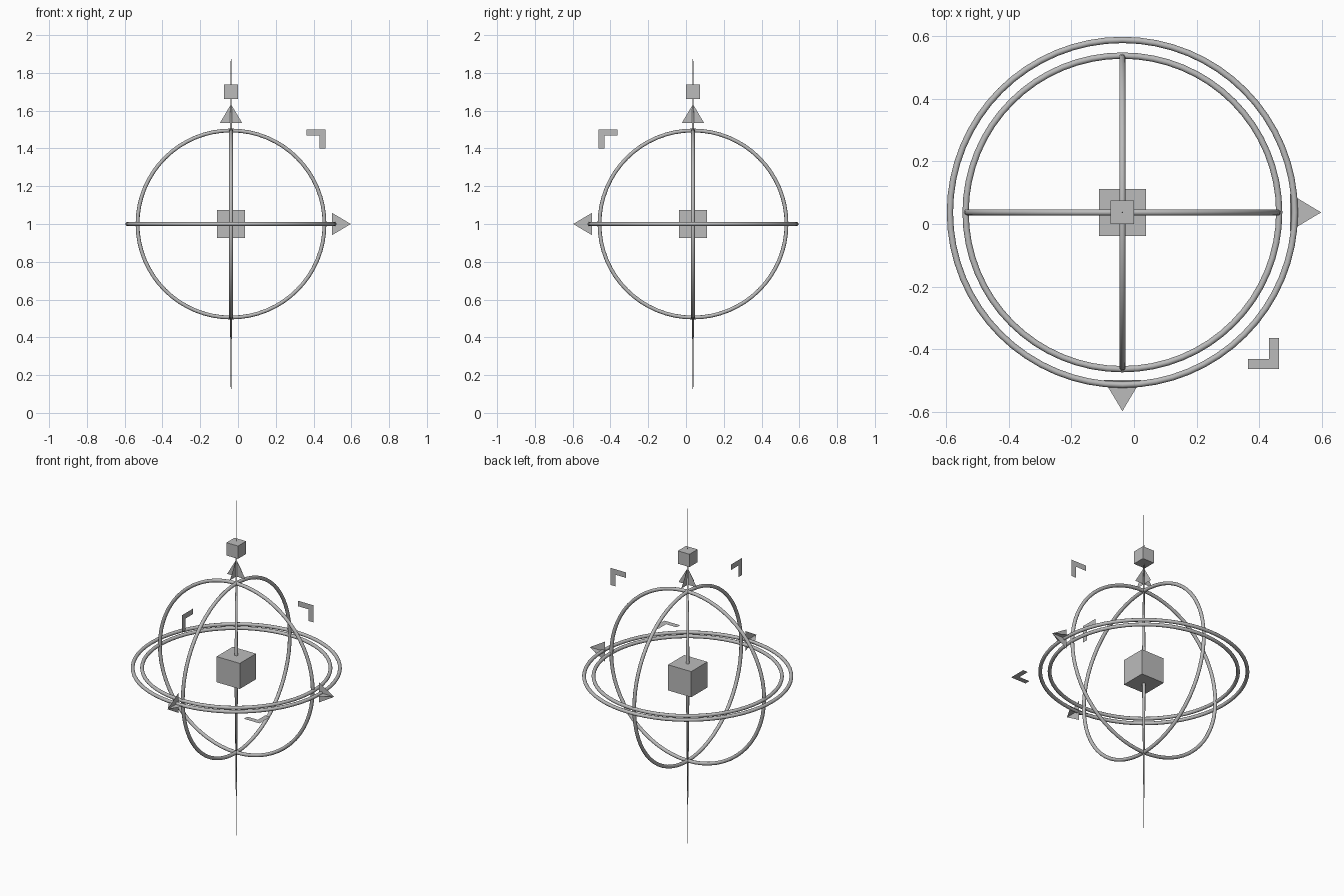
import bpy, bmesh, math
from mathutils import Vector

cube = bpy.data.objects.get("Cube")
if cube:
    bpy.data.objects.remove(cube, do_unlink=True)

CENTRE = Vector((-0.037, 0.037, 1.0))
X, FRONT, UP = Vector((1, 0, 0)), Vector((0, -1, 0)), Vector((0, 0, 1))

grey = bpy.data.materials.new("grey")
grey.use_nodes = True
grey.diffuse_color = (0.5, 0.5, 0.5, 1)
grey.node_tree.nodes["Principled BSDF"].inputs["Base Color"].default_value = (0.5, 0.5, 0.5, 1)


def finish(obj, name, smooth=False):
    obj.name = obj.data.name = name
    obj.data.materials.clear()
    obj.data.materials.append(grey)
    if smooth:
        bpy.ops.object.shade_smooth_by_angle(angle=math.radians(50))
    return obj


def ring(name, radius, rotation=(0, 0, 0)):
    bpy.ops.mesh.primitive_torus_add(location=CENTRE, rotation=rotation, major_radius=radius,
                                     minor_radius=0.01, major_segments=64, minor_segments=12)
    finish(bpy.context.object, name, True)


def box(name, size, height):
    bpy.ops.mesh.primitive_cube_add(size=size, location=CENTRE + UP * height)
    finish(bpy.context.object, name)


def sheets(name, outlines):
    """Flat sheets, one face per outline, given relative to the centre."""
    bm = bmesh.new()
    for outline in outlines:
        bm.faces.new([bm.verts.new(p) for p in outline])
    mesh = bpy.data.meshes.new(name)
    bm.to_mesh(mesh)
    bm.free()
    obj = bpy.data.objects.new(name, mesh)
    obj.location = CENTRE
    bpy.context.collection.objects.link(obj)
    finish(obj, name)


def arrow(name, axis, sides):
    # two crossed triangles pointing along the axis
    sheets(name, [[axis * 0.535 - s * 0.059, axis * 0.535 + s * 0.059, axis * 0.634] for s in sides])


def bracket(name, a, b):
    # L-shaped corner mark lying in the plane of two axes
    profile = [(0.5, 0.5), (0.4, 0.5), (0.4, 0.468), (0.468, 0.468), (0.468, 0.4), (0.5, 0.4)]
    sheets(name, [[a * u + b * v for u, v in profile]])


# rotation rings
quarter = math.pi / 2
ring("horizontal_ring", 0.5)
ring("outer_horizontal_ring", 0.55)
ring("front_ring", 0.495, (quarter, 0, 0))
ring("side_ring", 0.495, (0, quarter, 0))

# centre and upper cubes
box("centre_cube", 0.15, 0)
box("upper_cube", 0.075, 0.7)

# axis arrows
arrow("side_arrow", X, (FRONT, UP))
arrow("front_arrow", FRONT, (X, UP))
arrow("up_arrow", UP, (X, FRONT))

# corner marks for each plane
bracket("front_plane_bracket", X, UP)
bracket("side_plane_bracket", FRONT, UP)
bracket("floor_plane_bracket", X, FRONT)

# long needle tapering away from the centre both ways
for name, side, turn in (("upper_needle", 1, 0), ("lower_needle", -1, math.pi)):
    bpy.ops.mesh.primitive_cone_add(vertices=8, radius1=0.01, radius2=0, depth=1,
                                    location=CENTRE + UP * 0.5 * side, rotation=(turn, 0, 0))
    finish(bpy.context.object, name, True)
